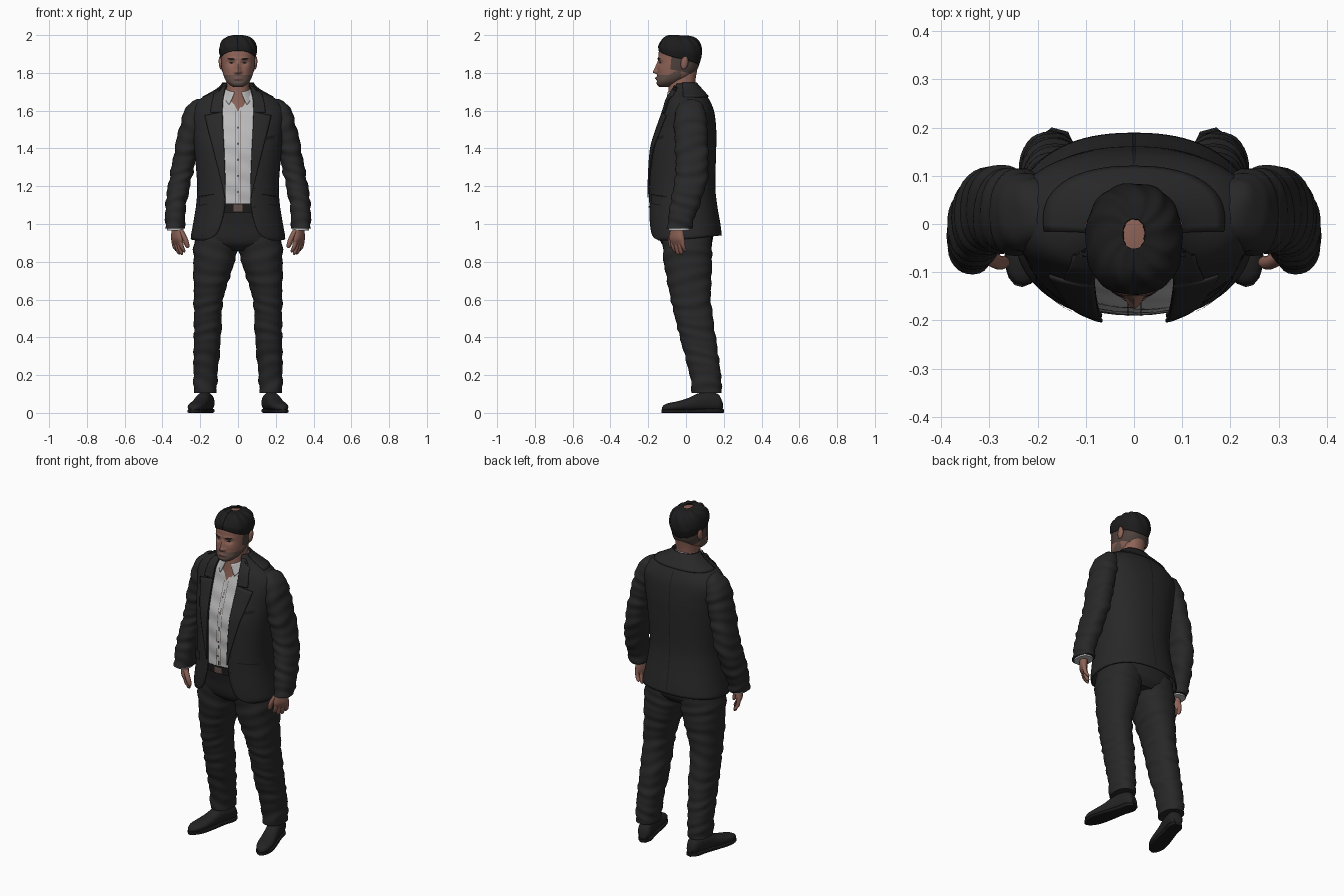
import bpy, bmesh, math
from math import sin, cos, pi, exp, asin, copysign
from mathutils import Vector, Matrix

if "Cube" in bpy.data.objects:
    bpy.data.objects.remove(bpy.data.objects["Cube"])


def material(name, r, g, b):
    m = bpy.data.materials.new(name)
    m.use_nodes = True
    m.diffuse_color = (r, g, b, 1)
    bsdf = m.node_tree.nodes["Principled BSDF"]
    bsdf.inputs["Base Color"].default_value = (r, g, b, 1)
    bsdf.inputs["Roughness"].default_value = 0.8
    return m


SUIT = material("charcoal suit", .021, .021, .022)
SEAM = material("dark trim", .011, .011, .012)
SHIRT = material("pale shirt", .5, .5, .51)
SKIN = material("skin", .27, .125, .095)
LIPS = material("lips", .19, .075, .065)
STUBBLE = material("stubble", .12, .078, .065)
HAIR = material("black hair", .012, .012, .013)
FADE = material("cropped hair", .075, .053, .046)
LEATHER = material("shoe leather", .018, .017, .017)
made = []


def grid(name, fn, nu, nv, mats, closed=False, thick=0, mirror=False, rule=None):
    """Sheet or capped tube from fn(u, v)."""
    mats = mats if isinstance(mats, list) else [mats]
    bm = bmesh.new()
    cols = nu if closed else nu + 1
    rows = [[bm.verts.new(fn(i / nu, j / nv)) for i in range(cols)] for j in range(nv + 1)]
    for lo, hi in zip(rows, rows[1:]):
        for i in range(nu):
            k = (i + 1) % cols
            f = bm.faces.new((lo[i], lo[k], hi[k], hi[i]))
            if rule:
                f.material_index = rule(f.calc_center_median())
    if closed:
        bm.faces.new(rows[0][::-1])
        bm.faces.new(rows[-1])
        bmesh.ops.recalc_face_normals(bm, faces=bm.faces)
    me = bpy.data.meshes.new(name)
    bm.to_mesh(me)
    bm.free()
    ob = bpy.data.objects.new(name, me)
    bpy.context.collection.objects.link(ob)
    for m in mats:
        me.materials.append(m)
    if thick:
        ob.modifiers.new("thickness", 'SOLIDIFY').thickness = thick
    if mirror:
        ob.modifiers.new("mirror", 'MIRROR')
    made.append(ob)
    return ob


def profile(*keys):
    """Smooth interpolation of (height, values...) rows."""
    def tangent(i, c):
        a, b = keys[max(i - 1, 0)], keys[min(i + 1, len(keys) - 1)]
        return (b[c] - a[c]) / (b[0] - a[0])

    def at(z):
        i = max([k for k in range(len(keys) - 1) if keys[k][0] <= z], default=0)
        a, b = keys[i], keys[i + 1]
        h = b[0] - a[0]
        t = min(max((z - a[0]) / h, 0), 1)
        s = t * t * (3 - 2 * t)
        return [a[c] + (b[c] - a[c]) * s + h * t * (1 - t) * ((1 - t) * tangent(i, c) - t * tangent(i + 1, c))
                for c in range(1, len(a))]
    at.low, at.high = keys[0][0], keys[-1][0]
    return at


def power(v, n):
    return copysign(abs(v) ** (2 / n), v)


def point(P, z, a, off=0, n=2.3):
    """Point on a rounded section (centre x, front, back, half width); a=0 is the front."""
    cx, f, b, r = P(z)[:4]
    return Vector((cx + (r + off) * power(sin(a), n), (f + b) / 2 - ((b - f) / 2 + off) * power(cos(a), n), z))


def angle(P, z, x, n=2.3):
    return copysign(asin(min(abs(x) / P(z)[3], 1) ** (n / 2)), x)


def loft(name, P, mat, nu=32, nv=24, n=2.3, place=lambda p: p, fold=0, **kw):
    def fn(u, v):
        z = P.low + (P.high - P.low) * v
        wave = fold * sin(z * 85 + 3 * cos(2 * pi * u + z * 9)) * sin(z * 23 + 1)
        return place(point(P, z, 2 * pi * u, wave, n))
    return grid(name, fn, nu, nv, mat, closed=True, **kw)


def lens(name, surf, x0, x1, z, h, mat, tilt=0, off=.003, shape=1, mirror=True):
    """Thin plate laid on a surface; shape 1 tapers its ends, 0 is a rectangle."""
    def fn(u, v):
        taper = sin(pi * (.04 + .92 * u)) if shape else 1
        return surf(x0 + (x1 - x0) * u, z + tilt * (u - .5) + (v - .5) * h * taper, off)
    grid(name, fn, 10, 4, mat, mirror=mirror)


# Jacket: open front, last column is the half width of the opening
J = profile((.912, 0, -.19, .19, .25, .18), (.935, 0, -.195, .19, .25, .125), (1.0, 0, -.2, .182, .238, .09),
            (1.1, 0, -.2, .165, .222, .07), (1.2, 0, -.2, .155, .216, .068), (1.4, 0, -.187, .16, .232, .075),
            (1.5, 0, -.158, .16, .242, .08), (1.6, 0, -.122, .148, .25, .083), (1.66, 0, -.105, .122, .205, .08),
            (1.69, 0, -.09, .1, .15, .075), (1.72, 0, -.075, .073, .1, .068), (1.745, 0, -.065, .05, .075, .055))


def jacket(u, v, off=0):
    low = J.low + .028 * sin(pi * u) ** 2
    z = low + (J.high - low) * v
    start = angle(J, z, J(z)[4])
    return point(J, z, start + (2 * pi - 2 * start) * u, off)


def on_jacket(x, z, off):
    return point(J, z, angle(J, z, x), off)


def lapel(u, v, z0, z1, w0, w1):
    z = z0 + (z1 - z0) * v
    g, r = J(z)[4], J(z)[3]
    return on_jacket(min(g - .004 + (w0 + (w1 - w0) * v) * u, r * .97), z - .02 * u * v, .009)


grid("jacket", jacket, 72, 56, SUIT, thick=.008)
grid("lapels", lambda u, v: lapel(u, v, 1.14, 1.595, .004, .092), 8, 24, SUIT, thick=.006, mirror=True)
grid("lapel_collars", lambda u, v: lapel(u, v, 1.592, 1.735, .062, .05), 8, 14, SUIT, thick=.006, mirror=True)
grid("back_collar", lambda u, v: point(J, 1.675 + .073 * v, pi * (.45 + 1.1 * u), .009), 32, 8, SUIT, thick=.007)
lens("pocket_flaps", on_jacket, .125, .2, 1.125, .045, SUIT, -.012, .006, 0)
lens("pocket_seams", on_jacket, .122, .203, 1.151, .006, SEAM, -.012, .007, 0)
lens("breast_pocket", on_jacket, .125, .19, 1.455, .018, SEAM, .014, .003, 0, False)
for i in range(2):
    lens("jacket_button", on_jacket, .078, .092, 1.19 - .1 * i, .014, SEAM, off=.005, mirror=False)
grid("back_seam", lambda u, v: point(J, .96 + .7 * v, pi + .012 * (u - .5), .001), 1, 30, SEAM)

# Sleeves
sleeve = profile((.975, .333, -.1, .03, .05), (1.03, .334, -.095, .045, .052), (1.15, .322, -.075, .09, .057),
                 (1.28, .296, -.055, .118, .06), (1.45, .262, -.06, .115, .062), (1.57, .232, -.06, .108, .062),
                 (1.625, .218, -.045, .09, .052), (1.65, .205, -.025, .07, .035), (1.662, .2, 0, .04, .012))
loft("sleeves", sleeve, SUIT, nv=60, fold=.005, mirror=True)
loft("shirt_cuffs", profile((.966, .332, -.092, .02, .044), (.99, .332, -.092, .02, .044)), SHIRT, nv=2, mirror=True)

# Shirt with open neck
def on_shirt(x, z, off):
    return point(J, z, angle(J, z, x), off - .014)


def shirt(u, v):
    z = 1.09 + .61 * v
    a = angle(J, z, max(0, z - 1.595) * .55)
    return point(J, z, a + (2 * pi - 2 * a) * u, -.014 + .0025 * sin(z * 60 + 5 * sin(a + 6 * u)))


grid("shirt", shirt, 64, 40, SHIRT)
for s in (-1, 1):
    grid("placket_edge", lambda u, v: on_shirt(.014 * s + .0025 * u, 1.11 + .49 * v, .004), 1, 24, STUBBLE)
for i in range(5):
    lens("shirt_button", on_shirt, -.006, .006, 1.17 + .085 * i, .012, STUBBLE, off=.005, mirror=False)


def shirt_collar(u, v):
    a = .28 + .3 * (1 - v) * sin(pi * .5)
    a += (2 * pi - 2 * a) * u
    f = (1 + cos(a)) / 2
    r = .068 + .02 * (1 - v)
    low, high = 1.71 - .1 * f ** 3, 1.748 - .05 * f
    return Vector((r * sin(a), -.025 - (r + .007) * cos(a), low + (high - low) * v))


grid("shirt_collar", shirt_collar, 48, 8, SHIRT, thick=.004)

# Trousers and belt
loft("trouser_seat", profile((.86, 0, -.09, .11, .11), (.9, 0, -.132, .138, .215), (1.0, 0, -.155, .145, .215),
                             (1.1, 0, -.18, .14, .2)), SUIT, nu=48)
leg = profile((.105, .174, .03, .19, .06), (.2, .172, .02, .185, .064), (.4, .162, -.033, .158, .072),
              (.6, .156, -.08, .132, .078), (.78, .13, -.115, .138, .106), (.88, .117, -.125, .137, .118),
              (.95, .112, -.13, .135, .105))
loft("trouser_legs", leg, SUIT, nv=70, fold=.004, mirror=True)
loft("belt", profile((1.062, 0, -.188, .142, .205), (1.108, 0, -.19, .142, .205)), SEAM, nu=48, nv=2)
lens("belt_buckle", lambda x, z, o: Vector((x, -.192 - o, z)), -.025, .025, 1.085, .036, STUBBLE, shape=0, mirror=False)

# Shoes, turned out: sections run from heel to toe
def shoe_place(p):
    return Vector((.155 + .966 * p.x + .257 * p.z, .19 + .257 * p.x - .966 * p.z, p.y))


upper = profile((0, 0, .015, .06, .022), (.02, 0, .01, .098, .037), (.08, 0, .01, .11, .041), (.13, 0, .01, .103, .041),
                (.18, 0, .01, .08, .043), (.24, 0, .01, .062, .045), (.29, 0, .01, .052, .038), (.32, 0, .012, .04, .02),
                (.326, 0, .015, .032, .008))
sole = profile((-.006, 0, 0, .02, .018), (.03, 0, 0, .022, .039), (.09, 0, 0, .022, .038), (.2, 0, 0, .018, .046),
               (.27, 0, 0, .018, .045), (.315, 0, 0, .018, .027), (.33, 0, 0, .018, .008))
loft("shoes", upper, LEATHER, nv=36, place=shoe_place, mirror=True)
loft("shoe_soles", sole, SEAM, nv=30, n=6, place=shoe_place, mirror=True)

# Hands
turn = Matrix.Rotation(math.radians(-35), 3, 'Z')


def hand_place(p):
    return turn @ p + Vector((.324, -.045, 0))


loft("palms", profile((.89, -.004, -.042, .04, .009), (.92, 0, -.048, .042, .02), (.96, 0, -.043, .036, .023),
                      (.99, 0, -.032, .028, .023), (1.02, 0, -.03, .026, .023)), SKIN, place=hand_place, mirror=True)
for i, tip in enumerate((.85, .836, .838, .853)):
    y = -.034 + .022 * i
    loft("fingers", profile((tip, -.024, y - .003, y + .003, .003), (tip + .008, -.021, y - .01, y + .01, .009),
                            (.88, -.008, y - .011, y + .011, .011), (.925, 0, y - .011, y + .011, .012)),
         SKIN, 14, 12, place=hand_place, mirror=True)
loft("thumbs", profile((.872, -.028, -.064, -.056, .004), (.882, -.026, -.071, -.048, .011),
                       (.92, -.016, -.068, -.04, .014), (.97, -.002, -.045, -.015, .014)),
     SKIN, 14, 14, place=hand_place, mirror=True)

# Neck and head
loft("neck", profile((1.56, 0, -.115, .06, .1), (1.64, 0, -.1, .05, .078), (1.7, 0, -.094, .047, .064),
                     (1.76, 0, -.09, .05, .062), (1.82, 0, -.07, .06, .06)), SKIN)
H = profile((1.724, 0, -.14, -.09, .02), (1.735, 0, -.152, -.06, .042), (1.755, 0, -.157, -.02, .062),
            (1.785, 0, -.152, .03, .076), (1.82, 0, -.149, .058, .084), (1.87, 0, -.147, .071, .088),
            (1.92, 0, -.142, .072, .089), (1.955, 0, -.122, .06, .078), (1.978, 0, -.085, .035, .05),
            (1.986, 0, -.04, .0, .012))


def face(z, a, off=0):
    p = point(H, z, a, off)
    if cos(a) > 0:
        def bump(x, h, sx, sz):
            return exp(-((abs(p.x) - x) / sx) ** 2 - ((z - h) / sz) ** 2)
        slope = min(max((1.868 - z) / .063, 0), 1)
        under = 1 if z > 1.803 else exp(-((z - 1.803) / .008) ** 2)
        nose = .025 * slope * under * exp(-(p.x / .012) ** 2)
        p.y -= (nose + .008 * bump(.013, 1.804, .008, .009) - .01 * bump(.034, 1.853, .018, .012)
                + .004 * bump(.03, 1.874, .028, .009) + .006 * bump(0, 1.772, .022, .009)
                - .004 * bump(0, 1.756, .025, .006) + .003 * bump(.05, 1.82, .02, .02))
    return p


def on_face(x, z, off):
    return face(z, angle(H, z, x), off)


def bearded(c):
    return int(c.y < -.025 and c.z < 1.79 + .5 * max(0, c.y + .09))


grid("head", lambda u, v: face(H.low + (H.high - H.low) * v, 2 * pi * u), 96, 72, [SKIN, STUBBLE], closed=True, rule=bearded)
lens("eyebrows", on_face, .014, .056, 1.874, .011, HAIR, .002)
lens("eyes", on_face, .022, .046, 1.853, .01, SEAM)
lens("mouth", on_face, -.026, .026, 1.772, .014, LIPS, mirror=False)
grid("ears", lambda u, v: Vector((.091 + .006 * v + .012 * sin(pi * v) * cos(2 * pi * u) - .004 * sin(pi * v),
                                  -.008 + .02 * sin(pi * v) * sin(2 * pi * u) + .012 * (v - .5),
                                  1.853 - .034 * cos(pi * v))), 16, 12, SKIN, closed=True, mirror=True)

# Hair: cropped sides under a fuller swept top
def hairline(a):
    side, back = sin(a) ** 2, (1 - cos(a)) / 2
    return 1.917 - .03 * side * (1 - back * .6) - .075 * back ** 2


def hair(u, v):
    a = 2 * pi * u
    low = hairline(a)
    z = low + (H.high - low) * sin(pi / 2 * v)
    wave = .002 * sin(a * 11 + v * 9) * sin(pi * v)
    p = point(H, z, a, .003 + .008 * min(1, v * 5) + wave)
    p.z += .0125 * v + .012 * exp(-((v - .6) / .3) ** 2) * max(0, cos(a)) + wave
    return p


def cropped(u, v):
    a = pi * (.4 + 1.2 * u)
    low = 1.835 - .045 * (1 - cos(a)) / 2
    return point(H, low + (hairline(a) + .012 - low) * v, a, .003)


grid("hair_top", hair, 80, 30, HAIR, thick=.003)
grid("hair_sides", cropped, 48, 12, FADE)

for ob in made:
    ob.select_set(True)
bpy.context.view_layer.objects.active = made[0]
bpy.ops.object.shade_smooth_by_angle(angle=math.radians(45))
